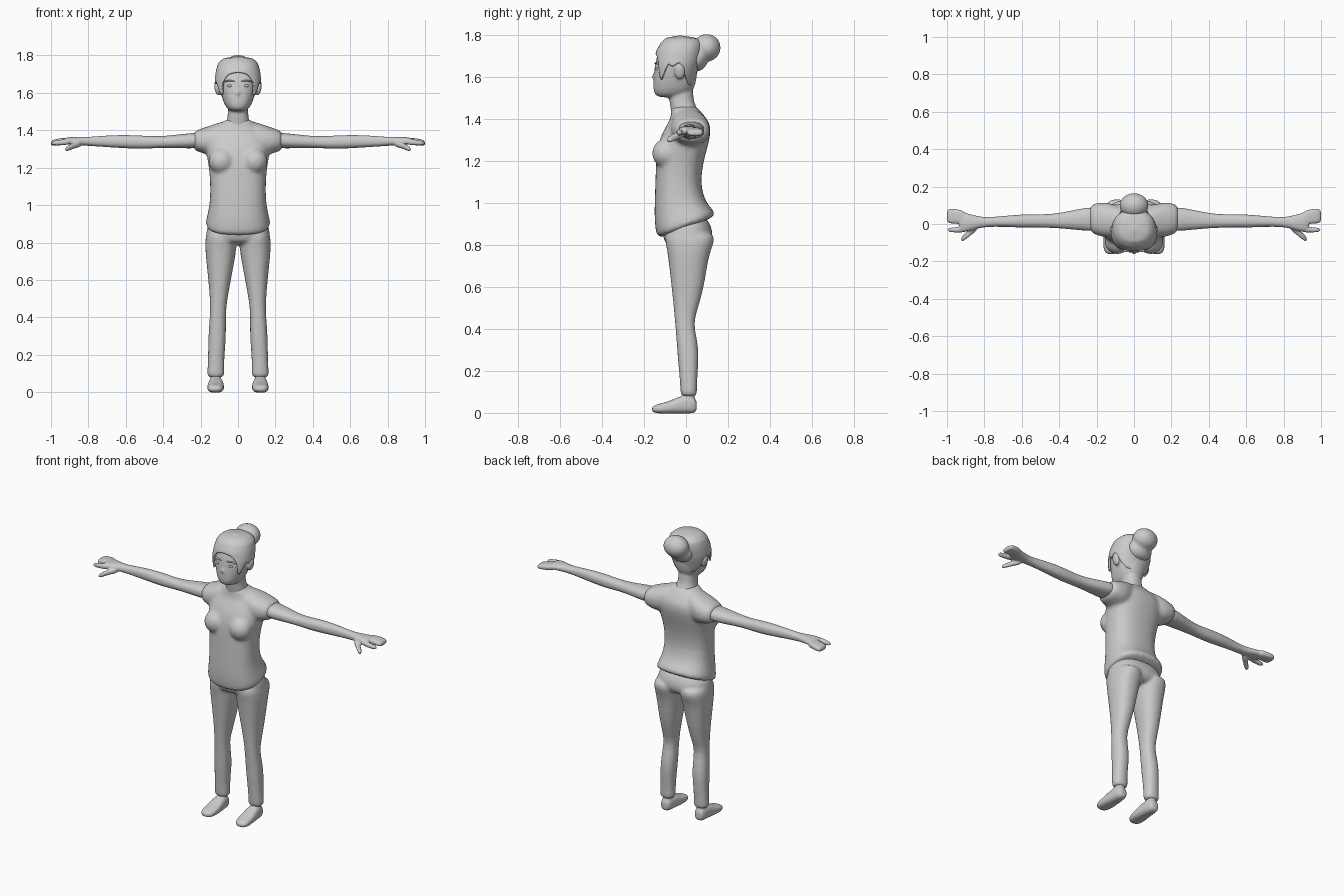
import bpy, bmesh
from math import sin, cos, pi, radians, degrees
from mathutils import Matrix, Vector


def sgnpow(v, e):
    return (abs(v) ** e) * (1 if v >= 0 else -1)


def loft(bm, rings, axis='z', s=1, p=2.3, n=24):
    """Rings are (t, a0, a1, b0, b1[, tilt]) extents along an axis; s=-1 mirrors x."""
    loops = []
    for r in rings:
        t, a0, a1, b0, b1 = r[:5]
        tilt = r[5] if len(r) > 5 else 0
        loop = []
        for i in range(n):
            w = 2 * pi * i / n
            a = (a0 + a1) / 2 + (a1 - a0) / 2 * 1.01 * sgnpow(cos(w), 2 / p)
            b = (b0 + b1) / 2 + (b1 - b0) / 2 * 1.01 * sgnpow(sin(w), 2 / p)
            co = {'z': (a, b, t + tilt * b), 'x': (t, a, b), 'y': (a, t, b)}[axis]
            loop.append(bm.verts.new((co[0] * s, co[1], co[2])))
        loops.append(loop)
    for l0, l1 in zip(loops, loops[1:]):
        for i in range(n):
            bm.faces.new((l0[i], l0[(i + 1) % n], l1[(i + 1) % n], l1[i]))
    bm.faces.new(loops[0])
    bm.faces.new(loops[-1])


def sym(rows):
    return [(r[0], -r[1], r[1]) + tuple(r[2:]) for r in rows]


def ball(bm, c, r, rot=0):
    m = Matrix.Translation(c) @ Matrix.Rotation(rot, 4, 'Y') @ Matrix.Diagonal((*r, 1))
    bmesh.ops.create_uvsphere(bm, u_segments=24, v_segments=14, radius=1, matrix=m)


def finish(name, bm, voxel=0, smooth=4, subsurf=1):
    bmesh.ops.recalc_face_normals(bm, faces=bm.faces)
    for f in bm.faces:
        f.smooth = True
    me = bpy.data.meshes.new(name)
    bm.to_mesh(me)
    bm.free()
    ob = bpy.data.objects.new(name, me)
    bpy.context.collection.objects.link(ob)
    if subsurf:
        ob.modifiers.new("subsurf", 'SUBSURF').levels = subsurf
        ob.modifiers["subsurf"].render_levels = subsurf
    if voxel:
        m = ob.modifiers.new("blend", 'REMESH')
        m.mode, m.voxel_size, m.use_smooth_shade = 'VOXEL', voxel, True
        m = ob.modifiers.new("relax", 'SMOOTH')
        m.factor, m.iterations = 0.5, smooth
    return ob


# Shirt: torso, short sleeves and bust blended together
bm = bmesh.new()
loft(bm, sym([(.875, .168, -.128, .132, .4), (.90, .174, -.142, .138, .35),
              (.945, .164, -.15, .125, .2), (1.0, .151, -.149, .095), (1.08, .147, -.146, .068),
              (1.17, .151, -.143, .078), (1.23, .16, -.14, .092), (1.30, .172, -.128, .112),
              (1.36, .165, -.098, .12), (1.40, .13, -.072, .1), (1.44, .085, -.07, .065),
              (1.465, .06, -.068, .045)]), p=2.5)
for s in (1, -1):
    loft(bm, [(.04, -.06, .07, 1.31, 1.455), (.09, -.07, .10, 1.28, 1.445),
              (.15, -.075, .117, 1.265, 1.425), (.20, -.058, .112, 1.283, 1.407),
              (.245, -.044, .102, 1.293, 1.394)], 'x', s)
    ball(bm, (s * .088, -.095, 1.235), (.07, .067, .07))
finish("shirt", bm, .01, 7)

# Trousers: hips and two legs
bm = bmesh.new()
loft(bm, sym([(.785, .165, -.09, .10), (.83, .173, -.108, .128), (.88, .166, -.115, .125),
              (.95, .14, -.11, .09)]))
for s in (1, -1):
    loft(bm, [(.87, .012, .168, -.10, .13), (.82, .008, .174, -.10, .138),
              (.77, .008, .175, -.088, .115), (.70, .02, .169, -.08, .1),
              (.60, .038, .158, -.068, .085), (.50, .057, .15, -.058, .058),
              (.43, .066, .148, -.052, .034), (.35, .064, .155, -.045, .053),
              (.27, .066, .159, -.04, .062), (.17, .075, .16, -.03, .053),
              (.10, .073, .164, -.026, .052), (.075, .074, .163, -.024, .052)], 'z', s)
finish("trousers", bm, .009, 4)

# Feet with ankles
bm = bmesh.new()
for s in (1, -1):
    loft(bm, [(.052, .1, .14, .01, .055), (.042, .087, .15, -.002, .075),
              (.0, .081, .156, -.003, .085), (-.04, .077, .16, -.003, .075),
              (-.08, .074, .164, -.003, .055), (-.125, .077, .165, -.003, .044),
              (-.152, .087, .157, .0, .036), (-.163, .105, .14, .008, .026)], 'y', s, 2.7)
    loft(bm, [(.03, .088, .15, -.02, .045), (.14, .09, .148, -.015, .043)], 'z', s)
finish("feet", bm, .008, 3)

# Arms with palm, finger block, pointing finger and thumb
bm = bmesh.new()
for s in (1, -1):
    loft(bm, [(.18, -.04, .09, 1.305, 1.39), (.25, -.037, .09, 1.303, 1.385),
              (.35, -.027, .068, 1.305, 1.374), (.43, -.02, .053, 1.306, 1.366),
              (.52, -.019, .051, 1.3, 1.372), (.60, -.02, .052, 1.304, 1.375),
              (.70, -.014, .042, 1.31, 1.373), (.80, -.015, .034, 1.317, 1.363),
              (.85, -.028, .045, 1.32, 1.366), (.90, -.042, .06, 1.324, 1.364),
              (.94, -.043, .068, 1.325, 1.358)], 'x', s)
    loft(bm, [(.89, -.0, .066, 1.323, 1.362), (.95, .0, .08, 1.32, 1.358),
              (.985, .004, .084, 1.318, 1.35), (1.002, .008, .076, 1.318, 1.344)], 'x', s, 3)
    loft(bm, [(.89, -.046, -.01, 1.322, 1.358), (.95, -.046, -.018, 1.32, 1.35),
              (1.002, -.043, -.019, 1.318, 1.342)], 'x', s)
    loft(bm, [(.83, -.028, .01, 1.313, 1.348), (.88, -.066, -.025, 1.302, 1.335),
              (.905, -.088, -.052, 1.29, 1.32), (.926, -.098, -.07, 1.284, 1.308)], 'x', s)
finish("arms", bm, .006, 3)

# Head, neck, ears and nose
bm = bmesh.new()
loft(bm, sym([(1.50, .035, -.125, -.03), (1.515, .058, -.15, .015), (1.545, .076, -.156, .04),
              (1.59, .09, -.154, .05), (1.64, .102, -.15, .055), (1.69, .105, -.142, .06),
              (1.74, .092, -.118, .05), (1.77, .06, -.08, .02)]))
loft(bm, sym([(1.40, .08, -.07, .08), (1.44, .062, -.07, .058), (1.475, .055, -.078, .038),
              (1.51, .053, -.08, .034), (1.56, .055, -.08, .034)]))
for s in (1, -1):
    ball(bm, (s * .112, -.03, 1.625), (.014, .026, .04), s * .2)
ball(bm, (0, -.151, 1.6), (.011, .011, .016))
finish("head", bm, .007, 3)

# Hair cap: a dome hanging down to a wavy hairline around the head
PROFILE = [(1.53, .08, -.15, .03), (1.60, .114, -.158, .047), (1.66, .125, -.154, .066),
           (1.72, .118, -.143, .08), (1.76, .106, -.122, .08), (1.785, .078, -.095, .055),
           (1.797, .0, -.03, -.03)]
HAIRLINE = [(0, 1.71), (22, 1.70), (38, 1.67), (46, 1.61), (54, 1.57), (62, 1.62), (70, 1.665),
            (82, 1.64), (94, 1.67), (108, 1.63), (135, 1.56), (180, 1.545)]


def lerp_table(table, t):
    for a, b in zip(table, table[1:]):
        if t <= b[0]:
            k = (t - a[0]) / (b[0] - a[0])
            return [u + (v - u) * k for u, v in zip(a[1:], b[1:])]
    return list(table[-1][1:])


bm = bmesh.new()
N, M = 72, 18
grid = []
for j in range(M):
    row = []
    for i in range(N):
        w = 2 * pi * i / N
        low = lerp_table(HAIRLINE, min(degrees(w), 360 - degrees(w)))[0]
        z = low + (1.796 - low) * sin(j / M * pi / 2)
        rx, y0, y1 = lerp_table(PROFILE, z)
        row.append(bm.verts.new((rx * sgnpow(sin(w), .9),
                                 (y0 + y1) / 2 - (y1 - y0) / 2 * sgnpow(cos(w), .9), z)))
    grid.append(row)
for r0, r1 in zip(grid, grid[1:]):
    for i in range(N):
        bm.faces.new((r0[i], r0[(i + 1) % N], r1[(i + 1) % N], r1[i]))
top = bm.verts.new((0, -.03, 1.797))
for i in range(N):
    bm.faces.new((grid[-1][i], grid[-1][(i + 1) % N], top))
hair = finish("hair", bm, subsurf=0)
m = hair.modifiers.new("relax", 'SMOOTH')
m.factor, m.iterations = .5, 2
m = hair.modifiers.new("thickness", 'SOLIDIFY')
m.thickness, m.offset = .012, -1

# Hair bun with its gathered base
bm = bmesh.new()
ball(bm, (0, .099, 1.738), (.078, .066, .065))
ball(bm, (0, .05, 1.69), (.08, .055, .065))
finish("hair_bun", bm, .008, 6, 0)

# Eyes and eyebrows
bm = bmesh.new()
for s in (1, -1):
    ball(bm, (s * .045, -.139, 1.638), (.014, .009, .007))
finish("eyes", bm, subsurf=0)
bm = bmesh.new()
for s in (1, -1):
    ball(bm, (s * .036, -.141, 1.664), (.022, .009, .004), s * -.1)
    ball(bm, (s * .062, -.128, 1.663), (.018, .012, .004), s * .2)
finish("eyebrows", bm, subsurf=0)
